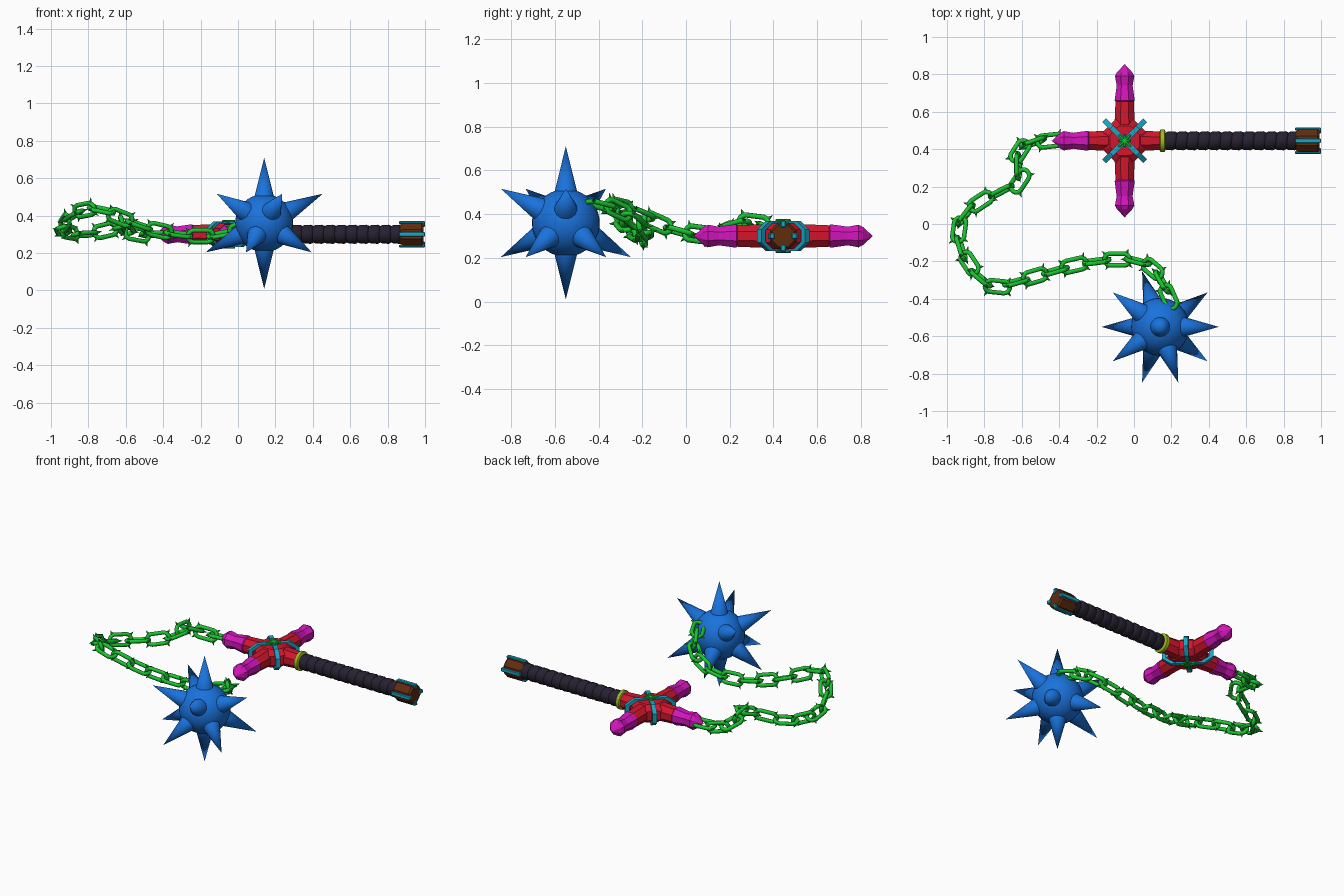
import bpy, bmesh
from math import sin, cos, pi, radians
from mathutils import Vector, Matrix

if "Cube" in bpy.data.objects:
    bpy.data.objects.remove(bpy.data.objects["Cube"])


def material(name, rgb):
    m = bpy.data.materials.new(name)
    m.diffuse_color = (*rgb, 1)
    m.use_nodes = True
    m.node_tree.nodes["Principled BSDF"].inputs["Base Color"].default_value = m.diffuse_color
    return m


BLUE = material("blue", (0.01, 0.17, 0.72))
GREEN = material("green", (0.01, 0.55, 0.03))
RED = material("red", (0.65, 0.008, 0.025))
MAGENTA = material("magenta", (0.65, 0.008, 0.5))
DARK = material("dark", (0.02, 0.015, 0.03))
BROWN = material("brown", (0.12, 0.025, 0.005))
CYAN = material("cyan", (0.01, 0.38, 0.55))
OLIVE = material("olive", (0.35, 0.5, 0.01))


def finish(bm, name, mat, matrix=Matrix(), smooth=None):
    bmesh.ops.remove_doubles(bm, verts=bm.verts, dist=1e-5)
    bmesh.ops.recalc_face_normals(bm, faces=bm.faces)
    me = bpy.data.meshes.new(name)
    bm.to_mesh(me)
    bm.free()
    me.materials.append(mat)
    ob = bpy.data.objects.new(name, me)
    bpy.context.collection.objects.link(ob)
    ob.matrix_world = matrix
    if smooth:
        bpy.ops.object.select_all(action='DESELECT')
        ob.select_set(True)
        bpy.context.view_layer.objects.active = ob
        bpy.ops.object.shade_smooth_by_angle(angle=radians(smooth))
    return ob


def aim(origin, direction):
    """Matrix with local z along direction."""
    q = Vector(direction).to_track_quat('Z', 'Y')
    return Matrix.Translation(origin) @ q.to_matrix().to_4x4()


def lathe(name, mat, profile, n, matrix, smooth=None, tilt=0.0):
    """Revolve (height, radius) points about local z, closing both ends."""
    bm = bmesh.new()
    rings = []
    for h, r in profile:
        ring = []
        for i in range(n):
            a = 2 * pi * (i + 0.5) / n
            ring.append(bm.verts.new((r * cos(a), r * sin(a), h + tilt * cos(a))))
        rings.append(ring)
    for a, b in zip(rings, rings[1:]):
        for i in range(n):
            j = (i + 1) % n
            bm.faces.new((a[i], a[j], b[j], b[i]))
    for ring, (h, r) in ((rings[0], profile[0]), (rings[-1], profile[-1])):
        if r > 1e-4:
            bm.faces.new(ring)
    return finish(bm, name, mat, matrix, smooth)


def box(name, mat, size, matrix, bevel=0.004):
    bm = bmesh.new()
    bmesh.ops.create_cube(bm, size=1, matrix=Matrix.Diagonal((*size, 1)))
    bmesh.ops.bevel(bm, geom=bm.edges[:], offset=bevel, segments=1, affect='EDGES')
    return finish(bm, name, mat, matrix)


# Spiked ball: spikes on icosahedron directions, one swapped for the chain
BALL = Vector((0.14, -0.55, 0.36))
bm = bmesh.new()
bmesh.ops.create_uvsphere(bm, u_segments=32, v_segments=20, radius=0.155)
finish(bm, "ball", BLUE, Matrix.Translation(BALL), 40)
dirs = [Vector((0, 0, 1)), Vector((0, 0, -1))]
for k in range(5):
    for start, z in ((0, 0.447), (36, -0.447)):
        a = radians(start + 72 * k)
        if not (k == 1 and z > 0):
            dirs.append(Vector((0.894 * cos(a), 0.894 * sin(a), z)))
for i, d in enumerate(dirs):
    lathe(f"spike_{i}", BLUE, [(0.13, 0.056), (0.35, 0)], 16, aim(BALL, d), 40)

# Cross head: hub, arms and pointed tips
HUB = Vector((-0.05, 0.445, 0.30))
lathe("hub", RED, [(-0.06, 0.085), (-0.03, 0.125), (0.03, 0.125), (0.06, 0.085)], 8,
      Matrix.Translation(HUB))
for name, d, reach in (("left", (-1, 0, 0), 0.19), ("back", (0, 1, 0), 0.21),
                       ("front", (0, -1, 0), 0.21), ("right", (1, 0, 0), 0.19)):
    m = aim(HUB, d)
    lathe(name + "_arm", RED, [(0, 0.062), (0.1, 0.058), (reach, 0.053)], 8, m)
    if name != "right":
        tip = [(0, 0.052), (0.005, 0.058), (0.02, 0.056), (0.085, 0.046),
               (0.135, 0.056), (0.155, 0.045), (0.2, 0)]
        lathe(name + "_tip", MAGENTA, [(reach + h, r) for h, r in tip], 8, m)

# Cyan diagonal bands wrapped round the hub
outer = [(0.10, 0.069), (0.155, 0.03), (0.155, -0.03), (0.10, -0.069)]
outer += [(-x, -z) for x, z in outer]
for k in (1, 3):
    bm = bmesh.new()
    loops = []
    for s, y in ((1, -0.014), (1, 0.014), (0.84, 0.014), (0.84, -0.014)):
        loops.append([bm.verts.new((x * s, y, z * s)) for x, z in outer])
    for a, b in zip(loops, loops[1:] + loops[:1]):
        for i in range(8):
            j = (i + 1) % 8
            bm.faces.new((a[i], a[j], b[j], b[i]))
    finish(bm, f"hub_band_{k}", CYAN,
           Matrix.Translation(HUB) @ Matrix.Rotation(k * pi / 4, 4, 'Z'))

# Green star ornament on both faces of the hub
for side in (-1, 1):
    for k in range(4):
        length = 0.09 if k % 2 else 0.065
        m = Matrix.Translation(HUB + Vector((0, 0, side * 0.07)))
        box(f"star_{side}_{k}", GREEN, (length, 0.014, 0.014),
            m @ Matrix.Rotation(k * pi / 4, 4, 'Z'), 0.003)

# Collar, wrapped grip and pommel along +x
AXIS = aim((0, HUB.y, HUB.z), (1, 0, 0))
lathe("collar", OLIVE, [(0.136, 0.05), (0.142, 0.061), (0.163, 0.061), (0.169, 0.05)],
      16, AXIS, 35)
grip = []
for i in range(12):
    x = 0.165 + i * 0.0595
    grip += [(x, 0.044), (x + 0.012, 0.05), (x + 0.045, 0.052), (x + 0.057, 0.047)]
lathe("grip", DARK, grip, 16, AXIS, 30, tilt=0.005)
lathe("pommel", BROWN, [(0.865, 0.055), (0.885, 0.066), (0.98, 0.066), (0.993, 0.055)],
      8, AXIS)
for k in range(4):
    m = AXIS @ Matrix.Rotation(k * pi / 2, 4, 'Z')
    box(f"pommel_strip_{k}", CYAN, (0.014, 0.026, 0.14),
        m @ Matrix.Translation((0.063, 0, 0.93)))
    box(f"pommel_hook_{k}", CYAN, (0.028, 0.026, 0.014),
        m @ Matrix.Translation((0.053, 0, 0.992)))

# Thorny chain link: oval wire loop in local xz, long along z
bm = bmesh.new()
rings, N, S, WIRE = [], 20, 8, 0.0125
path = []
for i in range(N):
    a = 2 * pi * (i + 0.5) / N
    out = Vector((cos(a), 0, sin(a)))
    path.append((out * 0.033 + Vector((0, 0, 0.035 if sin(a) > 0 else -0.035)), out))
for c, out in path:
    rings.append([bm.verts.new(c + WIRE * (cos(2 * pi * s / S) * out
                  + sin(2 * pi * s / S) * Vector((0, 1, 0)))) for s in range(S)])
for i in range(N):
    a, b = rings[i], rings[(i + 1) % N]
    for s in range(S):
        t = (s + 1) % S
        bm.faces.new((a[s], a[t], b[t], b[s]))
for i in (1, 7, 11, 17):
    c, out = path[i]
    bmesh.ops.create_cone(bm, cap_ends=True, segments=6, radius1=0.009, radius2=0,
                          depth=0.026, matrix=aim(c + out * 0.021, out))
link = finish(bm, "chain_link_0", GREEN, Matrix(), 50)

# Link centres from the left tip round to the ball; every other link lies flat
centres = [(-.45, .445, .30), (-.54, .435, .30), (-.61, .39, .33), (-.62, .31, .36),
           (-.61, .23, .35), (-.71, .175, .32), (-.82, .12, .30), (-.90, .05, .31),
           (-.935, -.03, .32), (-.925, -.13, .36), (-.88, -.21, .40), (-.82, -.29, .43),
           (-.73, -.335, .43), (-.63, -.31, .39), (-.53, -.28, .35), (-.42, -.25, .32),
           (-.32, -.22, .30), (-.20, -.20, .29), (-.09, -.19, .30), (.02, -.20, .33),
           (.10, -.24, .37), (.15, -.31, .42), (.185, -.39, .44)]
pts = [Vector(c) for c in centres]
for i, p in enumerate(pts):
    ob = link if i == 0 else link.copy()
    if i:
        bpy.context.collection.objects.link(ob)
        ob.name = f"chain_link_{i}"
    z = (pts[min(i + 1, len(pts) - 1)] - pts[max(i - 1, 0)]).normalized()
    x = Vector((0, 0, 1)).cross(z).normalized()
    y = z.cross(x)
    rot = Matrix((x, y, z)).transposed().to_4x4()
    roll = Matrix.Rotation(radians(15 if i % 2 == 0 else 105), 4, 'Z')
    ob.matrix_world = Matrix.Translation(p) @ rot @ roll
